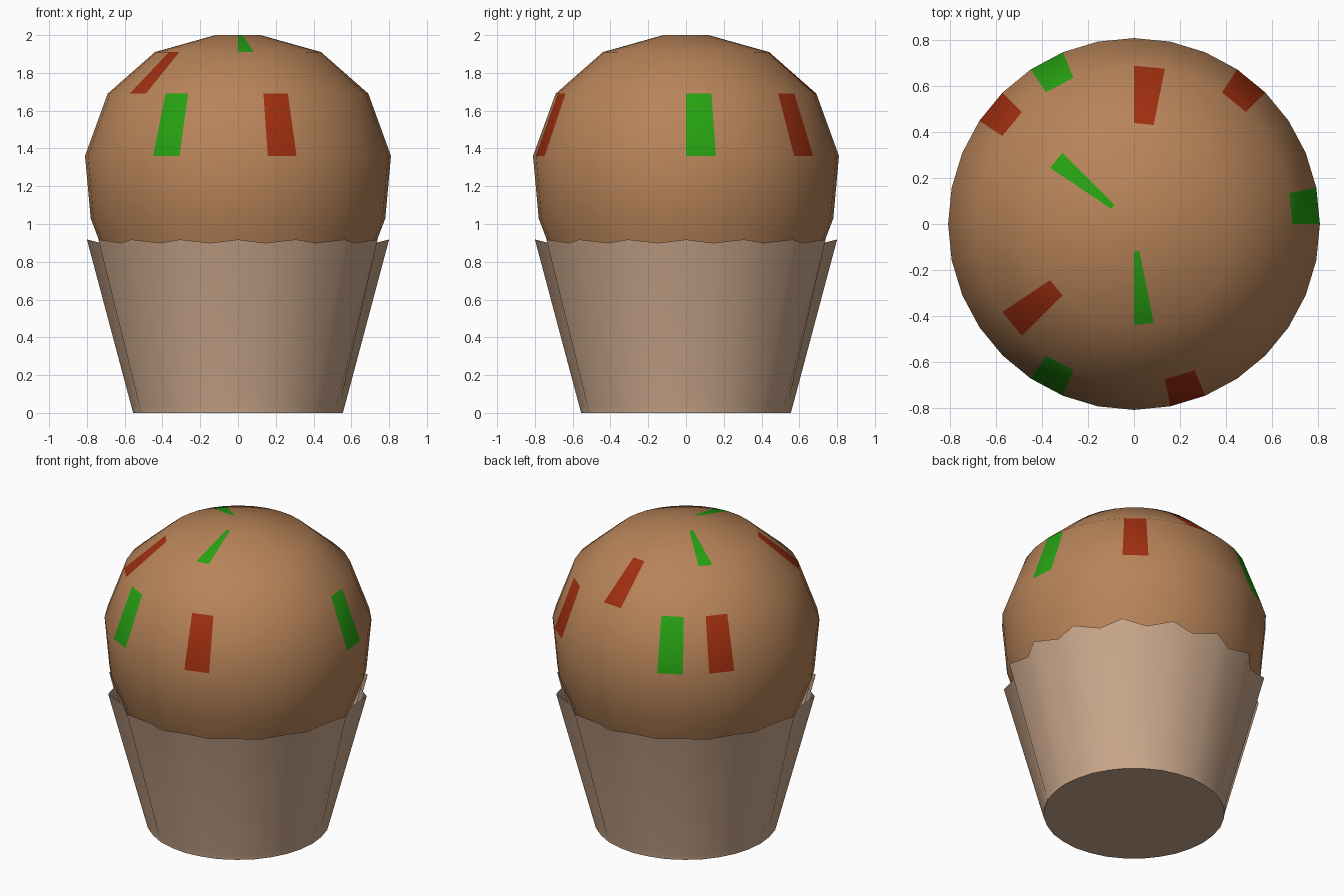
import bpy, bmesh, math

cube = bpy.data.objects.get("Cube")
if cube:
    bpy.data.objects.remove(cube, do_unlink=True)


def material(name, rgb):
    mat = bpy.data.materials.new(name)
    mat.use_nodes = True
    color = (*rgb, 1.0)
    mat.diffuse_color = color
    bsdf = mat.node_tree.nodes["Principled BSDF"]
    bsdf.inputs["Base Color"].default_value = color
    bsdf.inputs["Roughness"].default_value = 0.8
    return mat


cake_brown = material("cake brown", (0.48, 0.23, 0.10))
paper_tan = material("paper tan", (0.58, 0.38, 0.255))
sprinkle_green = material("sprinkle green", (0.02, 0.36, 0.006))
sprinkle_red = material("sprinkle red", (0.35, 0.028, 0.005))

SIDES = 32


def lathe(name, rings, mats, cap_top, cap_bottom, smooth_angle, paint=None):
    """Stack rings of (z, r) for even and odd corners, listed top to bottom."""
    bm = bmesh.new()
    loops = []
    for even, odd in rings:
        loop = []
        for i in range(SIDES):
            z, r = odd if i % 2 else even
            a = math.tau * i / SIDES
            loop.append(bm.verts.new((r * math.cos(a), r * math.sin(a), z)))
        loops.append(loop)
    for band, (up, low) in enumerate(zip(loops, loops[1:])):
        for i in range(SIDES):
            j = (i + 1) % SIDES
            face = bm.faces.new((up[i], low[i], low[j], up[j]))
            if paint:
                face.material_index = paint.get((band, i), 0)
    if cap_top:
        bm.faces.new(loops[0])
    if cap_bottom:
        bm.faces.new(loops[-1][::-1])
    mesh = bpy.data.meshes.new(name)
    bm.to_mesh(mesh)
    bm.free()
    for mat in mats:
        mesh.materials.append(mat)
    obj = bpy.data.objects.new(name, mesh)
    bpy.context.collection.objects.link(obj)
    bpy.ops.object.select_all(action="DESELECT")
    obj.select_set(True)
    bpy.context.view_layer.objects.active = obj
    bpy.ops.object.shade_smooth_by_angle(angle=math.radians(smooth_angle))
    return obj


# Round cake top, with sprinkles as single painted faces: (band, segment)
GREEN, RED = 1, 2
sprinkles = {(0, 12): GREEN, (0, 24): GREEN,
             (1, 7): RED, (1, 19): RED,
             (2, 0): GREEN, (2, 10): GREEN, (2, 21): GREEN,
             (2, 4): RED, (2, 12): RED, (2, 25): RED}
dome_profile = [(2.0, 0.12), (1.91, 0.44), (1.69, 0.69), (1.36, 0.81),
                (1.03, 0.78), (0.78, 0.685)]
lathe("cake_top", [(p, p) for p in dome_profile],
      [cake_brown, sprinkle_green, sprinkle_red], True, True, 60, sprinkles)

# Pleated paper cup: even corners are ridges, odd corners are valleys
cup_rings = [((0.918, 0.80), (0.90, 0.742)),
             ((0.04, 0.566), (0.04, 0.55)),
             ((0.0, 0.555), (0.0, 0.553))]
lathe("paper_cup", cup_rings, [paper_tan], False, True, 40)
